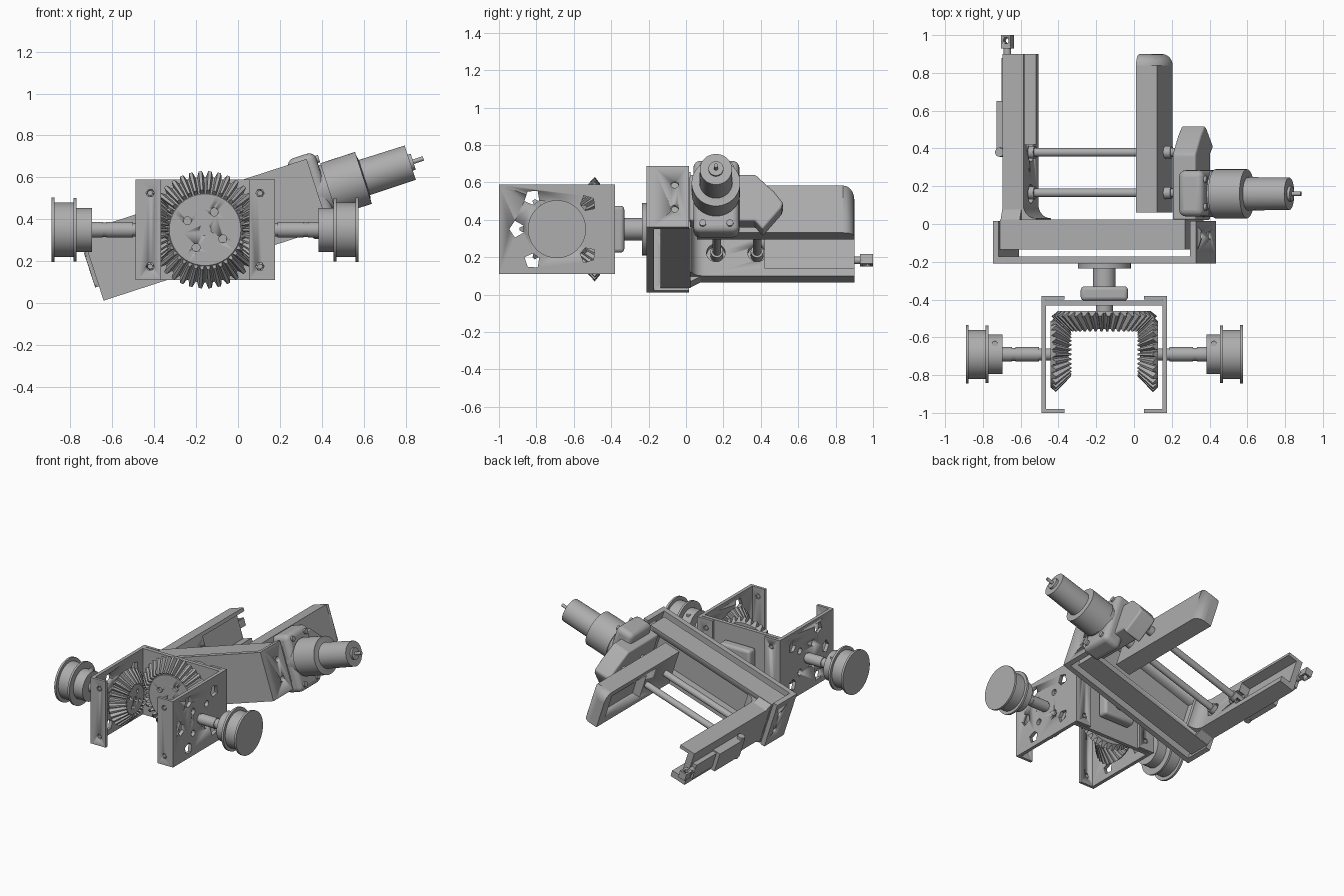
import bpy, bmesh, math
from mathutils import Matrix, Vector

if "Cube" in bpy.data.objects:
    bpy.data.objects.remove(bpy.data.objects["Cube"])

grey = bpy.data.materials.new("machined grey")
grey.use_nodes = True
COLOUR = (0.42, 0.42, 0.42, 1)
grey.diffuse_color = COLOUR
grey.node_tree.nodes["Principled BSDF"].inputs["Base Color"].default_value = COLOUR

# Everything hangs on one wrist axis; the gripper is rolled about it
LEVEL = Matrix.Translation((-0.157, 0, 0.35))
ROLLED = LEVEL @ Matrix.Rotation(math.radians(-18), 4, 'Y')
AXES = {'x': lambda t, a, b: (t, a, b),
        'y': lambda t, a, b: (a, t, b),
        'z': lambda t, a, b: (a, b, t)}


def finish(name, bm, frame, bevel=0):
    bmesh.ops.recalc_face_normals(bm, faces=bm.faces)
    mesh = bpy.data.meshes.new(name)
    bm.to_mesh(mesh)
    bm.free()
    mesh.materials.append(grey)
    ob = bpy.data.objects.new(name, mesh)
    bpy.context.collection.objects.link(ob)
    ob.matrix_world = frame
    if bevel:
        mod = ob.modifiers.new("rounding", 'BEVEL')
        mod.width, mod.segments = bevel, 4
    bpy.ops.object.select_all(action='DESELECT')
    ob.select_set(True)
    bpy.context.view_layer.objects.active = ob
    bpy.ops.object.shade_smooth_by_angle(angle=math.radians(30))
    return ob


def prism(name, outline, axis, lo, hi, frame=LEVEL, bevel=0):
    bm = bmesh.new()
    ends = [[bm.verts.new(AXES[axis](t, a, b)) for a, b in outline] for t in (lo, hi)]
    n = len(outline)
    for ring in ends:
        bm.faces.new(ring)
    for i in range(n):
        j = (i + 1) % n
        bm.faces.new((ends[0][i], ends[0][j], ends[1][j], ends[1][i]))
    return finish(name, bm, frame, bevel)


def box(name, x, y, z, frame=LEVEL, bevel=0):
    outline = [(y[0], z[0]), (y[1], z[0]), (y[1], z[1]), (y[0], z[1])]
    return prism(name, outline, 'x', x[0], x[1], frame, bevel)


def turned(name, axis, a, b, sections, frame=LEVEL, sides=40):
    """Lathe of (position, radius) sections along an axis through (a, b)."""
    bm = bmesh.new()
    rings = []
    for t, r in sections:
        angles = [2 * math.pi * i / sides for i in range(sides)]
        rings.append([bm.verts.new(AXES[axis](t, a + r * math.cos(q), b + r * math.sin(q)))
                      for q in angles])
    bm.faces.new(rings[0])
    bm.faces.new(rings[-1])
    for p, q in zip(rings, rings[1:]):
        for i in range(sides):
            j = (i + 1) % sides
            bm.faces.new((p[i], p[j], q[j], q[i]))
    return finish(name, bm, frame)


def cut(ob, cutters):
    for c in cutters:
        c.hide_render = True
        mod = ob.modifiers.new("cut", 'BOOLEAN')
        mod.operation, mod.object, mod.solver = 'DIFFERENCE', c, 'EXACT'
        bpy.context.view_layer.objects.active = ob
        bpy.ops.object.modifier_apply(modifier=mod.name)
        bpy.data.objects.remove(c)


def hole(axis, a, b, r, lo, hi, frame=LEVEL, sides=20):
    return turned("cutter", axis, a, b, [(lo, r), (hi, r)], frame, sides)


def bevel_gear(name, frame, big, small, depth, teeth):
    """Bevel gear with its back at z = 0, narrowing towards +z."""
    blank = turned(name + "_blank", 'z', 0, 0,
                   [(0, big * 0.88), (0.012, big * 0.9), (depth - 0.015, small * 0.9),
                    (depth - 0.015, small * 0.55)], frame)
    bolts = [(0.5 * small * math.cos(q), 0.5 * small * math.sin(q))
             for q in [math.radians(63 + 90 * k) for k in range(4)]]
    cut(blank, [hole('z', a, b, small * 0.1, depth * 0.7, depth * 2, frame) for a, b in bolts]
        + [hole('z', 0, 0, small * 0.15, depth * 0.8, depth * 2, frame)])
    bm = bmesh.new()
    for k in range(teeth):
        turn = Matrix.Rotation(2 * math.pi * k / teeth, 3, 'Z')
        ends = []
        for r, z in ((big, 0.028), (small, depth)):
            half = math.pi * r / teeth
            pts = [(r * 0.87, -half * 0.85, z - 0.028), (r, -half * 0.35, z),
                   (r, half * 0.35, z), (r * 0.87, half * 0.85, z - 0.028)]
            ends.append([bm.verts.new(turn @ Vector(p)) for p in pts])
        for ring in ends:
            bm.faces.new(ring)
        for i in range(4):
            j = (i + 1) % 4
            bm.faces.new((ends[0][i], ends[0][j], ends[1][j], ends[1][i]))
    finish(name + "_teeth", bm, frame)


# Differential frame: two side channels joined by a back plate
AXLE_Y = -0.69
for s, side in ((-1, "right"), (1, "left")):
    def span(p, q):
        return sorted((s * p, s * q))
    wall = box(side + "_frame_wall", span(0.308, 0.333), (-1, -0.38), (-0.24, 0.24))
    cutters = []
    for deg in (180, 128, 232, 40, -40):
        q = math.radians(deg)
        pts = [(0.225, 0.045), (0.255, 0), (0.225, -0.045), (0.18, -0.02), (0.18, 0.02)]
        outline = [(AXLE_Y + r * math.cos(q) - t * math.sin(q), r * math.sin(q) + t * math.cos(q))
                   for r, t in pts]
        cutters.append(prism("cutter", outline, 'x', *span(0.2, 0.4)))
    for k in range(4):
        q = math.radians(45 + 90 * k)
        cutters.append(hole('x', AXLE_Y + 0.11 * math.cos(q), 0.11 * math.sin(q), 0.022, *span(0.2, 0.4)))
    cut(wall, cutters)
    for end, y in (("front", -1), ("back", -0.40)):
        lip = box(f"{side}_{end}_lip", span(0.21, 0.32), (y, y + 0.02), (-0.24, 0.24))
        cut(lip, [hole('y', s * 0.262, z, 0.02, y - 0.1, y + 0.1, sides=6) for z in (-0.175, 0.175)])
        for z in (-0.175, 0.175):
            turned(f"{side}_{end}_bolt", 'y', s * 0.262, z, [(y + 0.004, 0.014), (y + 0.016, 0.014)], sides=6)

    # Axle, pulley and side gear
    turned(side + "_axle", 'x', AXLE_Y, 0,
           [(s * t, r) for t, r in ((0.2, 0.032), (0.345, 0.032), (0.345, 0.038), (0.47, 0.038),
                                    (0.47, 0.034), (0.49, 0.034), (0.49, 0.038), (0.56, 0.038))])
    pulley = [(0.54, 0.105), (0.613, 0.105), (0.613, 0.152), (0.628, 0.152), (0.628, 0.13),
              (0.718, 0.13), (0.718, 0.155), (0.733, 0.155)]
    turned(side + "_pulley", 'x', AXLE_Y, 0, [(s * t, r) for t, r in pulley], sides=56)
    turned(side + "_set_screw", 'z', s * 0.58, AXLE_Y + 0.055, [(0.08, 0.015), (0.095, 0.015)])
    facing = LEVEL @ Matrix.Translation((s * 0.285, AXLE_Y, 0)) @ Matrix.Rotation(-s * math.pi / 2, 4, 'Y')
    bevel_gear(side + "_gear", facing, 0.2, 0.115, 0.11, 28)
box("frame_back_plate", (-0.31, 0.31), (-0.432, -0.405), (-0.24, 0.24))

# Output gear, bearing and wrist shaft
bevel_gear("output_gear", LEVEL @ Matrix.Translation((0, -0.46, 0)) @ Matrix.Rotation(math.pi / 2, 4, 'X'),
           0.28, 0.19, 0.11, 38)
box("wrist_bearing", (-0.125, 0.125), (-0.406, -0.33), (-0.125, 0.125), bevel=0.02)
turned("wrist_shaft", 'y', 0, 0, [(-0.47, 0.045), (-0.36, 0.045), (-0.36, 0.06), (-0.235, 0.06),
                                  (-0.235, 0.14), (-0.205, 0.14)])

# Gripper mounting bracket
box("bracket_plate", (-0.565, 0.565), (-0.21, -0.172), (-0.172, 0.172), ROLLED)
for s, side in ((-1, "right"), (1, "left")):
    x = sorted((s * 0.532, s * 0.565))
    flange = box(side + "_bracket_flange", x, (-0.175, 0.015), (-0.172, 0.172), ROLLED)
    cut(flange, [hole('x', -0.06, z, 0.02, x[0] - 0.1, x[1] + 0.1, ROLLED) for z in (-0.068, 0.068)])

# Palm with the fixed arm flowing out of it
palm = box("palm", (-0.528, 0.5), (-0.135, 0.025), (-0.16, 0.16), ROLLED)
cut(palm, [box("cutter", (-0.36, 0.46), (-0.08, 0.1), (-0.12, 0.12), ROLLED)])
fillet = [(-0.339 - 0.07 * math.sin(q), 0.1 - 0.07 * math.cos(q))
          for q in [math.pi / 2 * k / 6 for k in range(7)]]
arm = prism("fixed_arm", [(-0.526, 0), (-0.339, 0)] + fillet + [(-0.409, 0.9), (-0.526, 0.9)],
            'z', -0.13, 0.13, ROLLED)
cut(arm, [box("cutter", (-0.48, -0.3), (0.42, 1), (-0.085, 0.105), ROLLED)]
    + [hole('x', y, 0, 0.05, -0.46, -0.3, ROLLED) for y in (0.16, 0.38)])
gusset = [(0.02, 0.16), (0.08, 0.128), (0.08, -0.128), (0.02, -0.16)]
prism("arm_root", gusset, 'x', -0.526, -0.42, ROLLED)

# Cable clamp and clevis on the fixed arm
box("clamp_body", (-0.583, -0.52), (0.36, 0.65), (-0.09, 0.055), ROLLED)
box("clamp_tail", (-0.557, -0.52), (0.64, 0.88), (-0.07, 0.045), ROLLED)
turned("clamp_pivot", 'z', -0.56, 0.38, [(-0.1, 0.024), (0.075, 0.024)], ROLLED)
turned("clevis_pin", 'y', -0.54, 0, [(0.86, 0.02), (0.93, 0.02), (0.93, 0.03), (0.945, 0.03)], ROLLED)
clevis = box("clevis", (-0.567, -0.513), (0.93, 1), (-0.027, 0.027), ROLLED)
cut(clevis, [hole('z', -0.54, 0.97, 0.016, -0.1, 0.1, ROLLED)])

# Sliding finger: rounded outside, hollow gripping side
finger = box("sliding_finger", (0.22, 0.338), (0.06, 0.9), (-0.13, 0.135), ROLLED)
bm = bmesh.new()
bm.from_mesh(finger.data)
tip = [e for e in bm.edges if all(v.co.y > 0.8 for v in e.verts)
       and (all(v.co.x > 0.3 for v in e.verts) or all(v.co.z > 0.1 for v in e.verts))]
bmesh.ops.bevel(bm, geom=tip, offset=0.06, segments=6, profile=0.5, affect='EDGES')
bm.to_mesh(finger.data)
bm.free()
cut(finger, [box("cutter", (0.1, 0.28), (0.42, 0.82), (-0.09, 0.095), ROLLED)])

# Guide rods with collars
for name, y in (("rear", 0.38), ("front", 0.165)):
    turned(name + "_guide_rod", 'x', y, 0,
           [(-0.465, 0.034), (-0.385, 0.034), (-0.385, 0.023), (0.33, 0.023), (0.33, 0.032),
            (0.375, 0.032), (0.375, 0.023), (0.43, 0.023)], ROLLED)

# Drive housing and motor
housing = [(0.02, 0.13), (0.37, 0.13), (0.47, 0.035), (0.52, -0.03), (0.51, -0.06),
           (0.41, -0.18), (0.37, -0.13), (0.02, -0.13)]
prism("drive_housing", housing, 'x', 0.42, 0.55, ROLLED, bevel=0.012)
mount = box("motor_mount", (0.47, 0.61), (0.04, 0.285), (-0.21, 0.195), ROLLED, bevel=0.035)
for y in (0.09, 0.235):
    for z in (-0.165, 0.155):
        turned("mount_screw", 'x', y, z, [(0.6, 0.018), (0.622, 0.018)], ROLLED)
turned("motor", 'x', 0.16, 0.002,
       [(0.55, 0.122), (0.62, 0.122), (0.62, 0.13), (0.795, 0.13), (0.795, 0.115), (0.8, 0.088),
        (1.03, 0.086), (1.03, 0.04), (1.045, 0.04), (1.045, 0.011), (1.096, 0.011)], ROLLED, sides=48)
